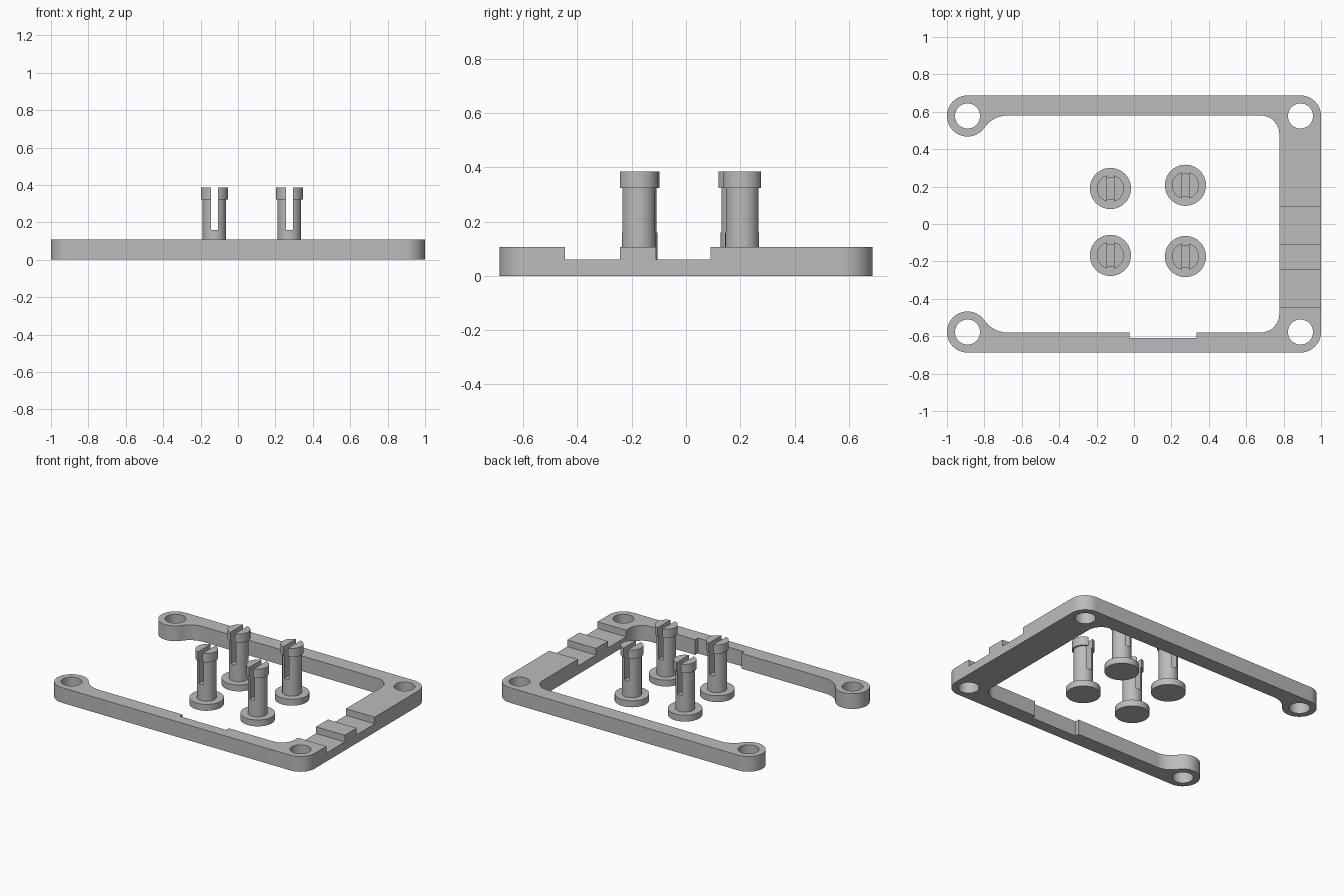
import bpy, bmesh
from math import cos, sin, pi, atan2, sqrt

default = bpy.data.objects.get("Cube")
if default:
    bpy.data.objects.remove(default, do_unlink=True)

grey = bpy.data.materials.new("light_grey")
grey.use_nodes = True
grey.diffuse_color = (0.5, 0.5, 0.5, 1)
grey.node_tree.nodes["Principled BSDF"].inputs["Base Color"].default_value = (0.5, 0.5, 0.5, 1)

HALF_Y, HEIGHT = 0.6875, 0.107
CORNER, HOLE = 0.11, 0.067        # corner rounding, screw hole radius
HOLE_X, HOLE_Y = 0.89, HALF_Y - CORNER
INNER_X, INNER_Y = 0.777, 0.58


def arc(cx, cy, r, a0, a1, n=14):
    return [(cx + r * cos(a0 + (a1 - a0) * i / n),
             cy + r * sin(a0 + (a1 - a0) * i / n)) for i in range(n + 1)]


def add_prism(bm, points, z0, z1):
    """Extrude a flat outline between two heights."""
    face = bm.faces.new([bm.verts.new((x, y, z0)) for x, y in points])
    top = bmesh.ops.extrude_face_region(bm, geom=[face])["geom"]
    for v in top:
        if isinstance(v, bmesh.types.BMVert):
            v.co.z = z1


def add_box(bm, x0, x1, y0, y1, z0, z1):
    add_prism(bm, [(x0, y0), (x1, y0), (x1, y1), (x0, y1)], z0, z1)


def make_object(name, bm):
    bmesh.ops.recalc_face_normals(bm, faces=bm.faces)
    mesh = bpy.data.meshes.new(name)
    bm.to_mesh(mesh)
    bm.free()
    mesh.materials.append(grey)
    obj = bpy.data.objects.new(name, mesh)
    bpy.context.collection.objects.link(obj)
    return obj


def cut(obj, bm):
    """Subtract the cutter mesh, apply it and smooth the round walls."""
    cutter = make_object("cutter", bm)
    cutter.hide_render = True
    mod = obj.modifiers.new("cut", "BOOLEAN")
    mod.operation, mod.solver, mod.object = "DIFFERENCE", "EXACT", cutter
    bpy.ops.object.select_all(action="DESELECT")
    obj.select_set(True)
    bpy.context.view_layer.objects.active = obj
    bpy.ops.object.modifier_apply(modifier=mod.name)
    bpy.data.objects.remove(cutter, do_unlink=True)
    bpy.ops.object.shade_smooth_by_angle(angle=pi / 6)


# Frame: upper half outline from the right inner side round to the outer right,
# mirrored for the lower half
fillet = 0.15
fy = INNER_Y - fillet
fx = -HOLE_X + sqrt((CORNER + fillet) ** 2 - (HOLE_Y - fy) ** 2)
touch = atan2(fy - HOLE_Y, fx + HOLE_X)
inner_r = 0.1
half = arc(INNER_X - inner_r, INNER_Y - inner_r, inner_r, 0, pi / 2)
half += arc(fx, fy, fillet, pi / 2, touch + pi)
half += arc(-HOLE_X, HOLE_Y, CORNER, touch, -3 * pi / 2, 32)[1:]
half += arc(HOLE_X, HOLE_Y, CORNER, pi / 2, 0)
lower = [(x, -y) for x, y in reversed(half)]

bm = bmesh.new()
add_prism(bm, half + lower, 0, HEIGHT)
frame = make_object("frame", bm)

# Screw holes, side channels and the notch in the front rail
bm = bmesh.new()
for sx in (-1, 1):
    for sy in (-1, 1):
        add_prism(bm, arc(sx * HOLE_X, sy * HOLE_Y, HOLE, 0, 2 * pi, 40)[:-1], -0.1, 0.3)
for y0, y1 in ((-0.445, -0.243), (-0.11, 0.09)):
    add_box(bm, 0.6, 1.1, y0, y1, 0.06, 0.3)
add_box(bm, -0.025, 0.335, -0.61, -0.5, -0.1, 0.3)
cut(frame, bm)

# Slotted pin: foot disc, shaft and wider head turned from one profile
profile = [(0.11, 0), (0.11, 0.045), (0.0625, 0.045), (0.0625, 0.323),
           (0.0725, 0.323), (0.0725, 0.385)]
SIDES = 40
bm = bmesh.new()
rings = [[bm.verts.new((x, y, z)) for x, y in arc(0, 0, r, 0, 2 * pi, SIDES)[:-1]]
         for r, z in profile]
for a, b in zip(rings, rings[1:]):
    for i in range(SIDES):
        j = (i + 1) % SIDES
        bm.faces.new((a[i], a[j], b[j], b[i]))
bm.faces.new(rings[0])
bm.faces.new(rings[-1])
pin = make_object("pin_back_right", bm)
bm = bmesh.new()
add_box(bm, -0.018, 0.018, -0.2, 0.2, 0.16, 0.5)
cut(pin, bm)
pin.location = (-0.126, 0.19, 0)

for name, x, y in (("pin_back_left", 0.275, 0.207),
                   ("pin_front_right", -0.126, -0.168),
                   ("pin_front_left", 0.275, -0.174)):
    copy = bpy.data.objects.new(name, pin.data)
    copy.location = (x, y, 0)
    bpy.context.collection.objects.link(copy)
